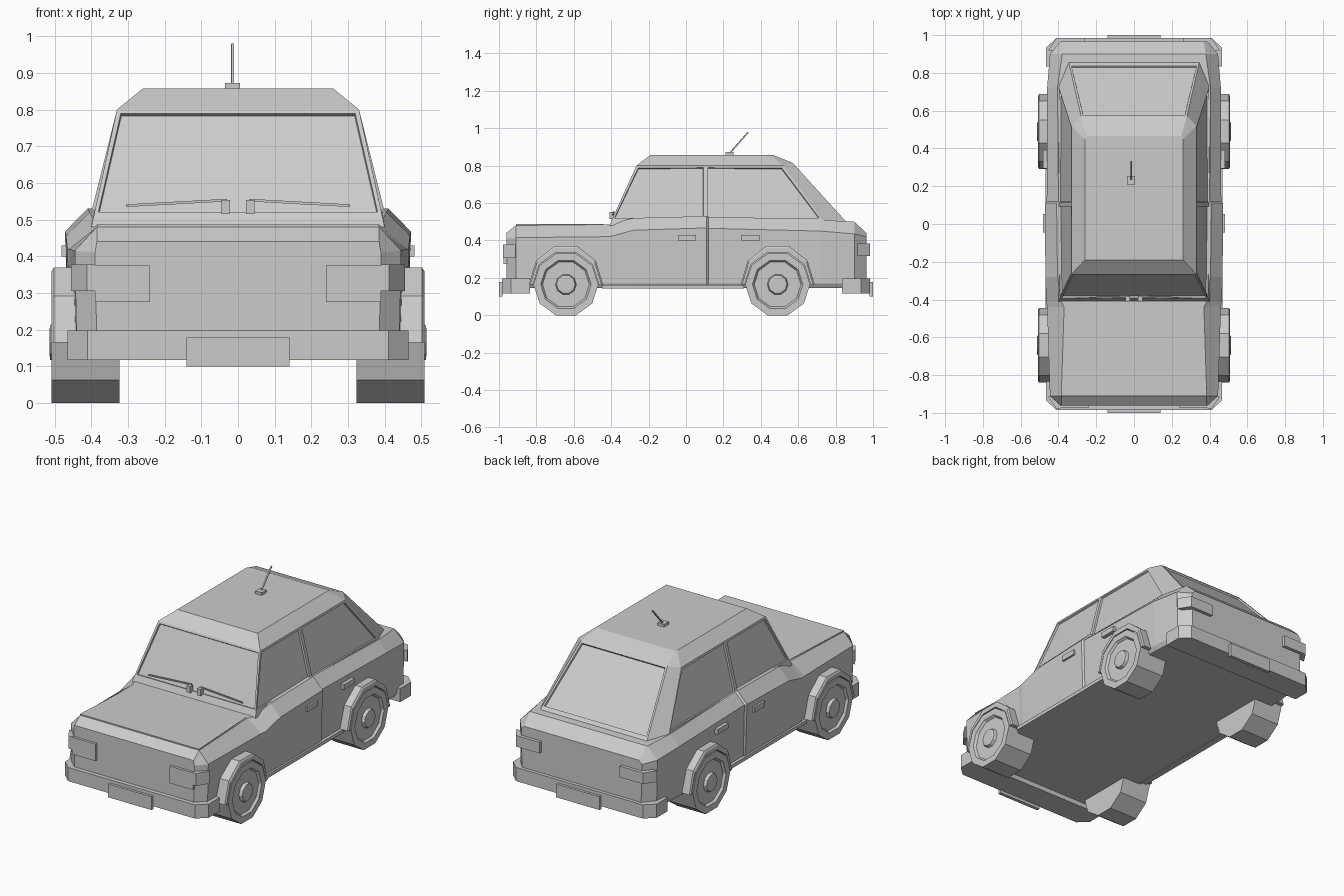
import bpy, bmesh, math
from mathutils import Vector

if "Cube" in bpy.data.objects:
    bpy.data.objects.remove(bpy.data.objects["Cube"])


def loft(name, rings, windows=(), closed=False, depth=-0.01):
    """Skin a list of point rings; windows = (row, column) faces to inset as glass."""
    bm = bmesh.new()
    rows = [[bm.verts.new(p) for p in r] for r in rings]
    n, glass = len(rows[0]), []
    pairs = list(zip(rows, rows[1:]))
    if closed:
        pairs.append((rows[-1], rows[0]))
    for i, (a, b) in enumerate(pairs):
        for j in range(n):
            k = (j + 1) % n
            f = bm.faces.new((a[j], a[k], b[k], b[j]))
            if (i, j) in windows:
                glass.append(f)
    if not closed:
        bm.faces.new(rows[0])
        bm.faces.new(rows[-1])
    bmesh.ops.recalc_face_normals(bm, faces=bm.faces)
    if glass:
        bmesh.ops.inset_individual(bm, faces=glass, thickness=0.016)
        bmesh.ops.inset_individual(bm, faces=glass, thickness=0.003, depth=depth)
    me = bpy.data.meshes.new(name)
    bm.to_mesh(me)
    bm.free()
    ob = bpy.data.objects.new(name, me)
    bpy.context.collection.objects.link(ob)
    return ob


def prism(name, plan, z0, z1):
    return loft(name, [[(x, y, z) for x, y in plan] for z in (z0, z1)])


def box(name, x0, x1, y0, y1, z0, z1):
    return prism(name, [(x0, y0), (x1, y0), (x1, y1), (x0, y1)], z0, z1)


def rod(name, a, b, r):
    a, b = Vector(a), Vector(b)
    u = (b - a).orthogonal().normalized() * r
    v = (b - a).normalized().cross(u)
    return loft(name, [[p + u, p + v, p - u, p - v] for p in (a, b)])


def both(half):
    """Complete a half outline with its mirror image."""
    return half + [(-p[0],) + tuple(p[1:]) for p in reversed(half)]


# Lower body: y, lower half width, crease (x, z), top edge (x, z)
stations = [
    (-0.96, 0.385, 0.39, 0.41, 0.385, 0.44),
    (-0.91, 0.440, 0.445, 0.415, 0.385, 0.48),
    (-0.44, 0.455, 0.46, 0.42, 0.37, 0.485),
    (-0.41, 0.46, 0.465, 0.42, 0.385, 0.485),
    (-0.28, 0.462, 0.469, 0.455, 0.405, 0.52),
    (0.11, 0.462, 0.472, 0.467, 0.41, 0.53),
    (0.12, 0.455, 0.462, 0.465, 0.40, 0.525),
    (0.72, 0.455, 0.460, 0.45, 0.405, 0.51),
    (0.90, 0.440, 0.445, 0.435, 0.38, 0.50),
    (0.965, 0.385, 0.39, 0.42, 0.37, 0.44),
]
loft("lower_body", [both([(xb - 0.015, y, 0.145), (xb, y, 0.17), (xc, y, zc), (xt, y, zt)])
                    for y, xb, xc, zc, xt, zt in stations])

# Cabin with recessed windows
base = [(0.40, -0.41, 0.48), (0.41, 0.105, 0.48), (0.405, 0.75, 0.48), (0.35, 0.875, 0.48)]
eave = [(0.33, -0.265, 0.80), (0.33, 0.105, 0.80), (0.33, 0.52, 0.80), (0.28, 0.57, 0.815)]
roof = [(0.26, -0.19, 0.857), (0.26, 0.105, 0.857), (0.26, 0.45, 0.857), (0.25, 0.465, 0.857)]
sill = [tuple(Vector(a).lerp(Vector(b), 0.10)) for a, b in zip(base, eave)]
loft("cabin", [both(r) for r in (base, sill, eave, roof)],
     windows=[(1, 0), (1, 1), (1, 3), (1, 5), (1, 6), (1, 7)])

# Hood lid, narrowing toward the windshield
prism("hood", both([(0.385, -0.91), (0.36, -0.44)]), 0.47, 0.487)

# Wrap-around bumpers and number plates
for label, s in (("front", -1), ("rear", 1)):
    prism(label + "_bumper", both([(0.465, s * 0.835), (0.465, s * 0.935), (0.41, s * 0.985)]),
          0.117, 0.197)
    box(label + "_plate", -0.14, 0.14, s * 0.98, s * 1.0, 0.10, 0.178)

for side, s in (("right", 1), ("left", -1)):
    # Lamps
    box(side + "_headlight", s * 0.24, s * 0.39, -0.95, -0.975, 0.275, 0.375)
    corner = [(0.39, 0.95), (0.39, 0.978), (0.412, 0.978), (0.455, 0.912), (0.43, 0.912)]
    prism(side + "_indicator", [(s * x, -y) for x, y in corner], 0.305, 0.378)
    prism(side + "_tail_light", [(s * x, y + 0.006) for x, y in
                                 [(0.26, 0.95), (0.26, 0.978)] + corner[2:]], 0.318, 0.383)
    # Handles and sill strip
    for label, y in (("front", 0.005), ("rear", 0.343)):
        box(f"{side}_{label}_handle", s * 0.45, s * 0.481, y - 0.049, y + 0.049, 0.40, 0.43)
    box(side + "_sill", s * 0.43, s * 0.468, -0.45, 0.31, 0.142, 0.162)
    # Wiper
    box(side + "_wiper_mount", s * 0.022, s * 0.045, -0.41, -0.385, 0.515, 0.553)
    rod(side + "_wiper", (s * 0.03, -0.385, 0.553), (s * 0.305, -0.391, 0.538), 0.005)

    # Ten-sided wheels and arch flares
    for label, cy in (("front", -0.642), ("rear", 0.49)):
        cz = 0.165
        profile = [(0.1735, 0.323), (0.1735, 0.508), (0.135, 0.508), (0.125, 0.495),
                   (0.056, 0.495), (0.050, 0.512), (0.036, 0.514)]
        loft(f"{side}_{label}_wheel",
             [[(s * x, cy + r * math.cos(math.radians(36 * k)),
                cz + r * math.sin(math.radians(36 * k))) for k in range(10)] for r, x in profile])
        flare = []
        for k in range(6):
            c, d = math.cos(math.radians(36 * k)), math.sin(math.radians(36 * k))
            flare.append([(s * x, cy + ry * c, cz + rz * d) for x, ry, rz in
                          ((0.43, 0.198, 0.215), (0.502, 0.198, 0.215), (0.508, 0.190, 0.205),
                           (0.508, 0.176, 0.180), (0.43, 0.176, 0.180))])
        loft(f"{side}_{label}_arch", flare)

# Roof aerial
box("aerial_base", -0.036, 0.006, 0.21, 0.255, 0.85, 0.873)
rod("aerial", (-0.015, 0.235, 0.868), (-0.015, 0.332, 0.978), 0.005)
